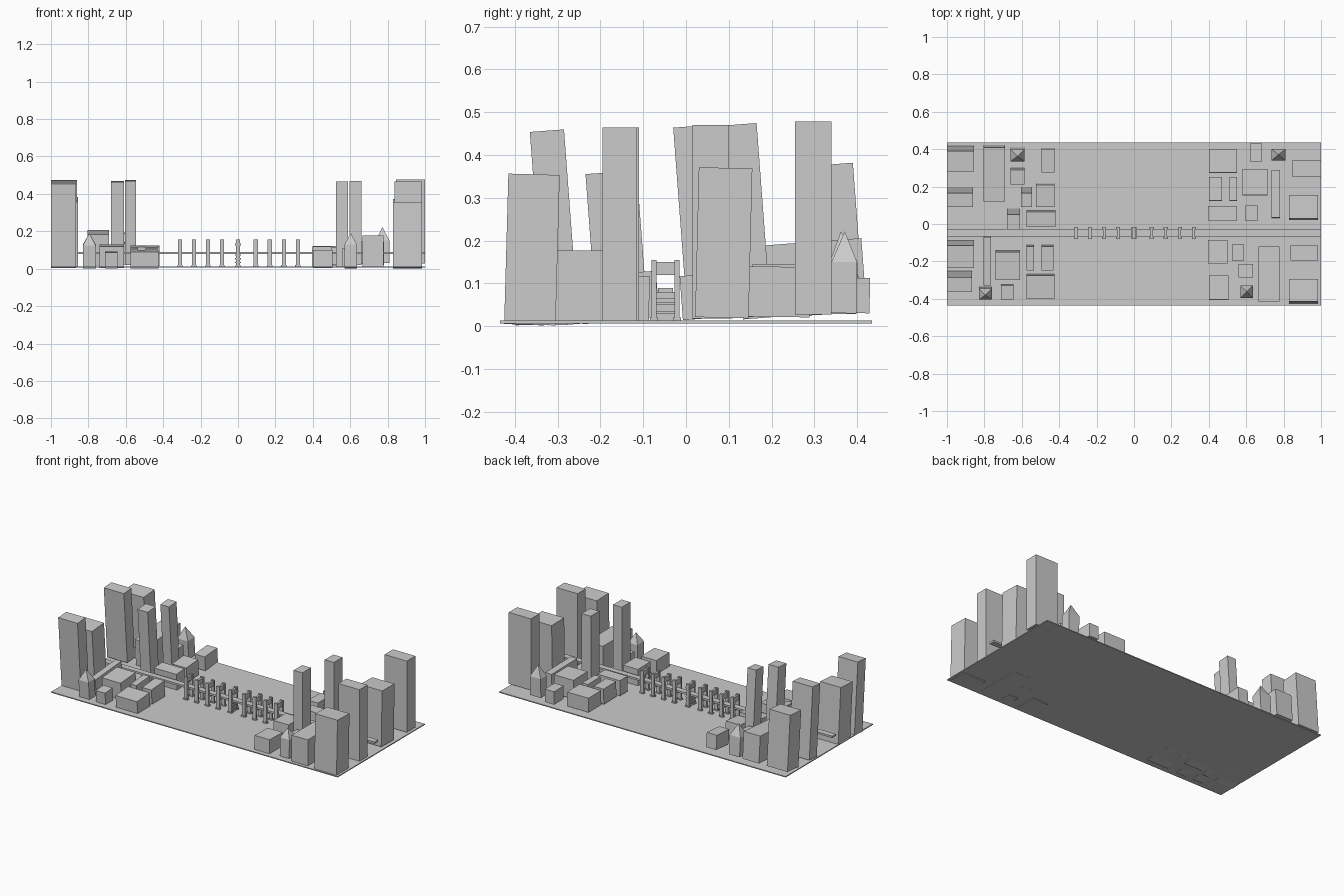
import bpy
import bmesh
from math import sin, cos
from mathutils import Matrix, Vector

default_cube = bpy.data.objects.get("Cube")
if default_cube:
    bpy.data.objects.remove(default_cube, do_unlink=True)

# One plain grey for the whole town
GREY = (0.6, 0.6, 0.6, 1.0)
stone = bpy.data.materials.new("stone_grey")
stone.use_nodes = True
stone.diffuse_color = GREY
stone.node_tree.nodes["Principled BSDF"].inputs["Base Color"].default_value = GREY

WEST = 0.075    # lean of the left bank, radians
EAST = -0.015   # lean of the right bank


def finish(name, bm):
    mesh = bpy.data.meshes.new(name)
    bm.normal_update()
    bm.to_mesh(mesh)
    bm.free()
    mesh.materials.append(stone)
    obj = bpy.data.objects.new(name, mesh)
    bpy.context.collection.objects.link(obj)
    return obj


def add_box(bm, x, y, z):
    size = Vector((x[1] - x[0], y[1] - y[0], z[1] - z[0]))
    middle = Vector((sum(x), sum(y), sum(z))) / 2
    matrix = Matrix.Translation(middle) @ Matrix.Diagonal(size).to_4x4()
    return bmesh.ops.create_cube(bm, size=1, matrix=matrix)["verts"]


def ground_height(y):
    return 0.0165 + 0.038 * y


def block(name, x, y, top, lean, spire=0.0):
    """Box whose roof covers x and y; it leans about its roof centre."""
    bm = bmesh.new()
    mid_y = sum(y) / 2
    bottom = max(ground_height(mid_y), 0.002 + abs(sin(lean)) * (y[1] - y[0]) / 2)
    add_box(bm, x, y, (bottom, top))
    if spire:
        roof = max(bm.faces, key=lambda f: f.calc_center_median().z)
        tip = bmesh.ops.poke(bm, faces=[roof])["verts"][0]
        tip.co.z += spire
    pivot = Vector((0, mid_y, top))
    bmesh.ops.rotate(bm, verts=bm.verts, cent=pivot, matrix=Matrix.Rotation(lean, 3, "X"))
    finish(name, bm)


def west(name, x, y, top, spire=0.0):
    block("left_" + name, x, y, top, WEST, spire)


def east(name, x, y, top, lean=EAST, spire=0.0):
    block("right_" + name, x, y, top, lean, spire)


# Ground plate
bm = bmesh.new()
add_box(bm, (-1, 1), (-.435, .435), (.007, .013))
finish("ground_plate", bm)

# Left bank towers
west("front_tower", x=(-1, -.865), y=(-.365, -.285), top=.457)
west("mid_front_tower", x=(-1, -.855), y=(-.235, -.115), top=.36)
west("mid_back_tower", x=(-1, -.86), y=(.09, .165), top=.472)
west("back_tower", x=(-1, -.855), y=(.28, .39), top=.378)
west("slim_tower_a", x=(-.68, -.61), y=(-.03, .05), top=.467)
west("slim_tower_b", x=(-.605, -.545), y=(.09, .165), top=.472)

# Left bank houses
west("long_hall", x=(-.805, -.69), y=(.12, .41), top=.195)
west("back_house_a", x=(-.66, -.585), y=(.21, .29), top=.14)
west("back_house_b", x=(-.495, -.425), y=(.275, .4), top=.12)
west("back_house_c", x=(-.525, -.425), y=(.09, .21), top=.12)
west("river_house", x=(-.575, -.42), y=(-.015, .065), top=.12)
west("narrow_row", x=(-.805, -.765), y=(-.33, -.07), top=.12)
west("wide_house", x=(-.74, -.61), y=(-.3, -.15), top=.125)
west("narrow_house", x=(-.575, -.535), y=(-.25, -.12), top=.11)
west("small_house", x=(-.495, -.43), y=(-.25, -.12), top=.11)
west("front_house_a", x=(-.575, -.425), y=(-.4, -.275), top=.095)
west("front_house_b", x=(-.71, -.645), y=(-.405, -.33), top=.09)
west("front_church", x=(-.83, -.76), y=(-.405, -.345), top=.125, spire=.065)
west("back_church", x=(-.66, -.585), y=(.335, .4), top=.15, spire=.072)

# Right bank towers
east("front_tower", x=(.83, .985), y=(-.415, -.295), top=.355, lean=-.028)
east("mid_front_tower", x=(.838, .985), y=(-.195, -.115), top=.465, lean=0)
east("mid_back_tower", x=(.83, .985), y=(.03, .155), top=.37, lean=-.025)
east("back_tower", x=(.845, 1), y=(.255, .34), top=.478, lean=0)
east("slim_tower_a", x=(.525, .587), y=(-.195, -.11), top=.465, lean=0)
east("slim_tower_b", x=(.595, .66), y=(.015, .1), top=.47, lean=0)

# Right bank houses
east("long_hall", x=(.665, .778), y=(-.415, -.12), top=.177, lean=0)
east("back_house_a", x=(.4, .55), y=(.275, .4), top=.12)
east("back_house_b", x=(.62, .685), y=(.335, .43), top=.113)
east("back_house_c", x=(.4, .47), y=(.125, .25), top=.12)
east("narrow_house", x=(.51, .55), y=(.125, .25), top=.12)
east("wide_house", x=(.58, .715), y=(.155, .295), top=.145)
east("narrow_row", x=(.735, .78), y=(.035, .29), top=.14)
east("river_house", x=(.395, .55), y=(.02, .095), top=.115)
east("front_house_a", x=(.395, .5), y=(-.21, -.085), top=.118)
east("front_house_b", x=(.56, .635), y=(-.285, -.215), top=.11)
east("front_house_c", x=(.4, .505), y=(-.405, -.275), top=.1)
east("front_church", x=(.57, .635), y=(-.395, -.33), top=.13, spire=.06)
east("back_church", x=(.735, .81), y=(.34, .4), top=.15, spire=.072)

# Bridge deck
BRIDGE_Y = -.048
bm = bmesh.new()
add_box(bm, (-1, 1), (BRIDGE_Y - .018, BRIDGE_Y + .018), (.078, .09))
finish("bridge_deck", bm)


def portal(name, x):
    """Two legs on feet joined by an upper and a lower beam."""
    bm = bmesh.new()
    for side in (-1, 1):
        leg_y = BRIDGE_Y + side * .027
        add_box(bm, (x - .011, x + .011), (leg_y - .006, leg_y + .006), (.012, .155))
        add_box(bm, (x - .014, x + .014), (leg_y - .009, leg_y + .009), (.012, .02))
    for low, high in ((.12, .15), (.065, .08)):
        add_box(bm, (x - .007, x + .007), (BRIDGE_Y - .024, BRIDGE_Y + .024), (low, high))
    finish(name, bm)


for i, x in enumerate((-.31, -.235, -.16, -.085, .095, .17, .245, .32)):
    portal(f"bridge_portal_{i}", x)

# Banded centre pier
portal("bridge_centre_portal", 0)
bm = bmesh.new()
add_box(bm, (-.01, .01), (BRIDGE_Y - .022, BRIDGE_Y + .022), (.012, .08))
for level in range(3):
    z = .03 + level * .02
    add_box(bm, (-.015, .015), (BRIDGE_Y - .03, BRIDGE_Y + .03), (z, z + .006))
add_box(bm, (-.015, .015), (BRIDGE_Y - .03, BRIDGE_Y + .03), (.125, .135))
finish("bridge_centre_pier", bm)
